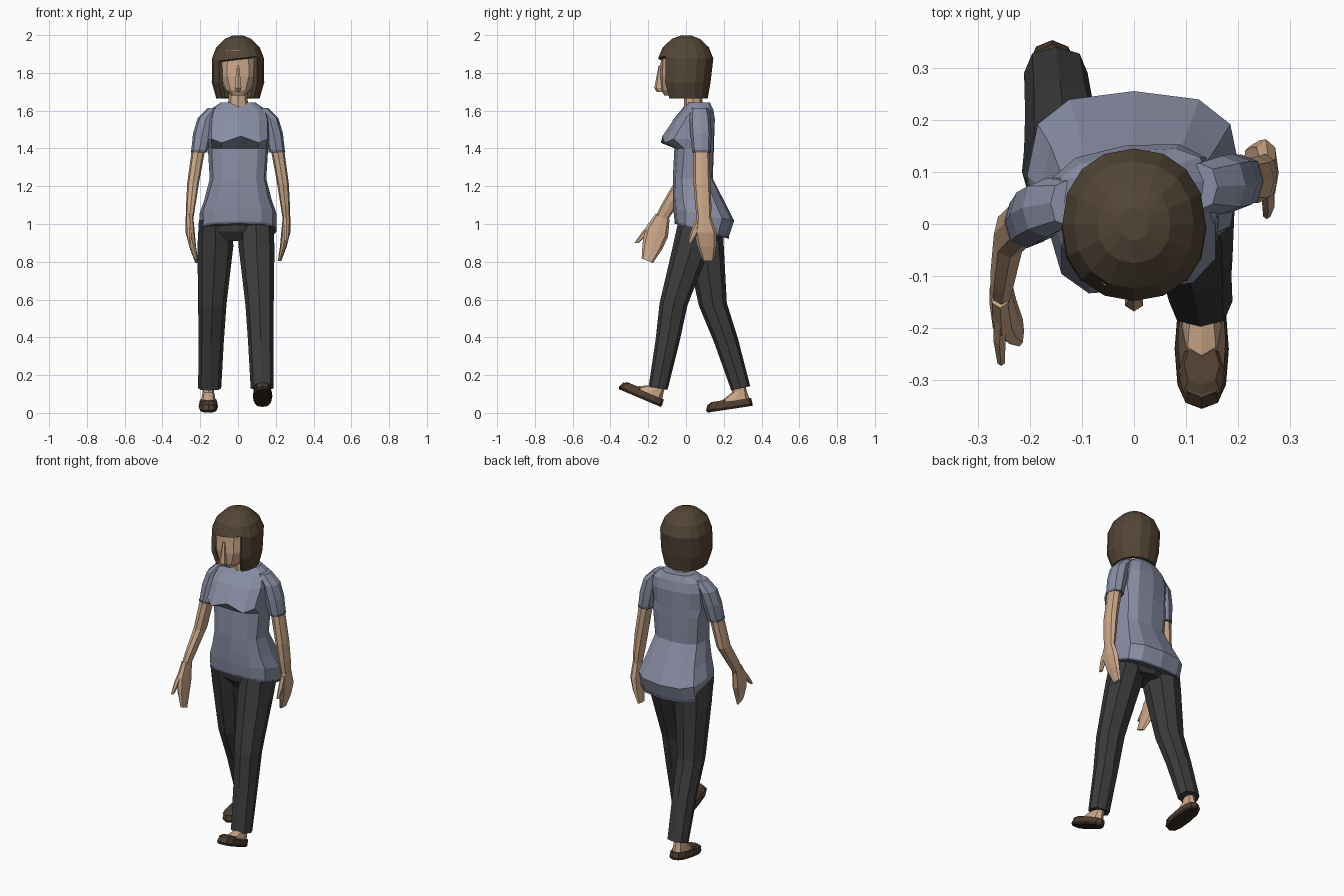
import bpy, bmesh, math
from mathutils import Matrix

if "Cube" in bpy.data.objects:
    bpy.data.objects.remove(bpy.data.objects["Cube"])


def material(name, *rgb):
    m = bpy.data.materials.new(name)
    m.diffuse_color = (*rgb, 1)
    m.use_nodes = True
    m.node_tree.nodes["Principled BSDF"].inputs["Base Color"].default_value = m.diffuse_color
    return m


HAIR = material("hair", .085, .06, .037)
SKIN = material("skin", .6, .39, .25)
SHIRT = material("shirt", .25, .27, .37)
HEM = material("hem", .12, .13, .19)
PANTS = material("pants", .045, .045, .047)
SHOE = material("shoe", .08, .05, .03)
SOLE = material("sole", .035, .022, .014)


def power(v, p):
    return math.copysign(abs(v) ** p, v) if abs(v) > 1e-6 else 0


def loft(name, rings, mat, n=8, p=.85, skip=None, tweak=None, place=None):
    """Stack squared ellipses (cx, cy, z, rx, ry, tilt, yaw); vertex 0 faces front."""
    bm = bmesh.new()
    rows = []
    for ring in rings:
        cx, cy, z, rx, ry, tilt, yaw = (*ring, 0, 0)[:7]
        row = []
        for j in range(n):
            a = 2 * math.pi * j / n - math.pi / 2
            u, v = power(math.cos(a), p) * rx, power(math.sin(a), p) * ry
            x = u * math.cos(yaw) - v * math.sin(yaw)
            y = u * math.sin(yaw) + v * math.cos(yaw)
            row.append(bm.verts.new((cx + x, cy + y, z + tilt * y)))
        rows.append(row)
    if tweak:
        tweak(rows)
    for i in range(len(rows) - 1):
        for j in range(n):
            if not (skip and skip(i, j)):
                k = (j + 1) % n
                bm.faces.new((rows[i][j], rows[i][k], rows[i + 1][k], rows[i + 1][j]))
    bm.faces.new(rows[-1])
    if not skip:
        bm.faces.new(rows[0][::-1])
        bmesh.ops.recalc_face_normals(bm, faces=bm.faces)
    if place:
        bm.transform(place)
    me = bpy.data.meshes.new(name)
    bm.to_mesh(me)
    bm.free()
    me.materials.append(mat)
    ob = bpy.data.objects.new(name, me)
    bpy.context.collection.objects.link(ob)
    return ob


def span(z, rx, yf, yb, tilt=0, yaw=0):
    """Centred ring given by its front and back depth."""
    return (0, (yf + yb) / 2, z, rx, (yb - yf) / 2, tilt, yaw)


def interp(z, zs, ys):
    """Depth of a limb's centre line at height z (heights descend)."""
    for a, b, ya, yb in zip(zs, zs[1:], ys, ys[1:]):
        if z >= b:
            break
    return ya + (yb - ya) * (z - a) / (b - a)


# Head, neck and nose
loft("head", [span(1.68, .035, -.115, -.03), span(1.71, .07, -.132, .05),
              span(1.78, .1, -.138, .085), span(1.92, .098, -.13, .09)], SKIN, n=12, p=.8)
loft("neck", [span(1.6, .055, -.01, .09), span(1.75, .045, -.01, .08)], SKIN)
loft("nose", [(0, -.135, 1.7, .012, .02), (0, -.142, 1.72, .02, .026),
              (0, -.135, 1.84, .007, .01)], SKIN, n=6)


# Bob hair: a dome over straight sides, face left open below a slanted fringe
def fringe(rows):
    for j in (14, 15, 0, 1, 2):
        rows[2][j].co.z += .12 * rows[2][j].co.x


dome = [(1.85 + .15 * math.sin(t), math.cos(t)) for t in map(math.radians, (10, 35, 60, 78))]
hair = loft("hair", [span(1.665, .115, -.12, .115), span(1.75, .139, -.148, .13)]
            + [span(z, .14 * c, -.15 * c, .147 * c) for z, c in dome],
            HAIR, n=16, p=.92, tweak=fringe,
            skip=lambda i, j: i < 2 and j in (14, 15, 0, 1))
shell = hair.modifiers.new("thickness", 'SOLIDIFY')
shell.thickness = .022
shell.offset = -1


# Shirt body, twisted a little at the shoulders, with the bust line lowered at each side
def bust(rows):
    rows[5][0].co.z += .015
    rows[5][0].co.y += .012
    for j in (1, 11):
        rows[5][j].co.z -= .02


loft("shirt", [span(.968, .203, -.06, .225, -.28), span(1.05, .205, -.068, .255, -.2),
               span(1.13, .178, -.07, .205, -.1), span(1.24, .15, -.07, .142, 0, .05),
               span(1.4, .16, -.062, .148, 0, .08), span(1.45, .165, -.138, .15, 0, .1),
               span(1.55, .165, -.068, .152, 0, .13), span(1.605, .15, -.02, .14, 0, .15),
               span(1.642, .095, .005, .125, 0, .15)], SHIRT, n=12, p=.72, tweak=bust)
loft("shirt_hem", [span(z, .205, -.062, .228, -.28) for z in (.962, .974)], HEM, n=12, p=.72)

# Arm profiles (x, z, rx, ry) shared by both sides; only the swing differs
SLEEVE = [(.205, 1.385, .043, .05), (.188, 1.48, .05, .056),
          (.169, 1.56, .045, .056), (.125, 1.615, .035, .045)]
ARM = [(.257, 1.02, .019, .037), (.25, 1.1, .025, .043),
       (.238, 1.215, .031, .045), (.205, 1.42, .036, .042)]
HAND = [(.22, .805, .009, .03), (.24, .88, .018, .05),
        (.253, .955, .024, .06), (.257, 1.04, .02, .037)]
THUMB = [(.255, .9, .008, .011), (.258, .955, .013, .022), (.256, 1.02, .014, .024)]
ARM_Z = (1.615, 1.42, 1.215, 1.03, .805)
for side, s, tilt, swing in (("right", 1, 0, (.072, .082, .085, .095, .118)),
                             ("left", -1, -.4, (.04, .01, -.02, -.13, -.205))):
    def rings(profile, lean=0, shift=0):
        return [(s * x, interp(z, ARM_Z, swing) + shift * (1.06 - z), z, rx, ry, lean)
                for x, z, rx, ry in profile]

    loft(side + "_sleeve", rings(SLEEVE), SHIRT)
    x, y, z, rx, ry, _ = rings(SLEEVE)[0]
    loft(side + "_sleeve_hem", [(x, y, z + d, rx + .001, ry + .001) for d in (-.006, .006)], HEM)
    loft(side + "_arm", rings(ARM), SKIN)
    loft(side + "_hand", rings(HAND, tilt), SKIN)
    loft(side + "_thumb", rings(THUMB, 0, -.55), SKIN, n=6)

# Trousers: one leg profile (x, z, rx, ry), two strides
loft("trouser_seat", [span(.91, .1, 0, .17), span(.96, .185, -.035, .2),
                      span(1.08, .18, -.05, .2)], PANTS)
LEG = [(.128, .13, .061, .05), (.12, .38, .067, .063), (.114, .575, .075, .074),
       (.098, .88, .095, .1), (.095, 1.02, .09, .115)]
for side, s, tilt, stride in (("right", 1, -.2, (-.148, -.098, -.066, .03, .075)),
                              ("left", -1, .3, (.29, .213, .142, .1, .08))):
    loft(side + "_trouser_leg",
         [(s * x - (s < 0) * .022, y, z, rx, ry, tilt * max(0, .9 - z))
          for (x, z, rx, ry), y in zip(LEG, stride)], PANTS)

# Feet: bare instep in a low slip-on shoe, heel at the local origin
for side, heel, pitch in (("right", (.13, -.13, .03), -.4), ("left", (-.157, .355, .038), .15)):
    place = Matrix.Translation(heel) @ Matrix.Rotation(pitch, 4, 'X')
    loft(side + "_sole", [span(0, .046, -.243, -.004), span(.014, .052, -.25, 0)],
         SOLE, n=12, p=.75, place=place)
    loft(side + "_shoe", [span(.014, .051, -.249, -.001), span(.042, .046, -.238, -.004)],
         SHOE, n=12, p=.75, place=place)
    loft(side + "_toe_cap", [span(.038, .046, -.238, -.13), span(.052, .034, -.215, -.135)],
         SHOE, p=.75, place=place)
    loft(side + "_ankle", [span(.03, .04, -.17, -.012), span(.055, .036, -.155, -.016),
                           span(.085, .03, -.1, -.022), span(.15, .03, -.085, -.025)],
         SKIN, place=place)
